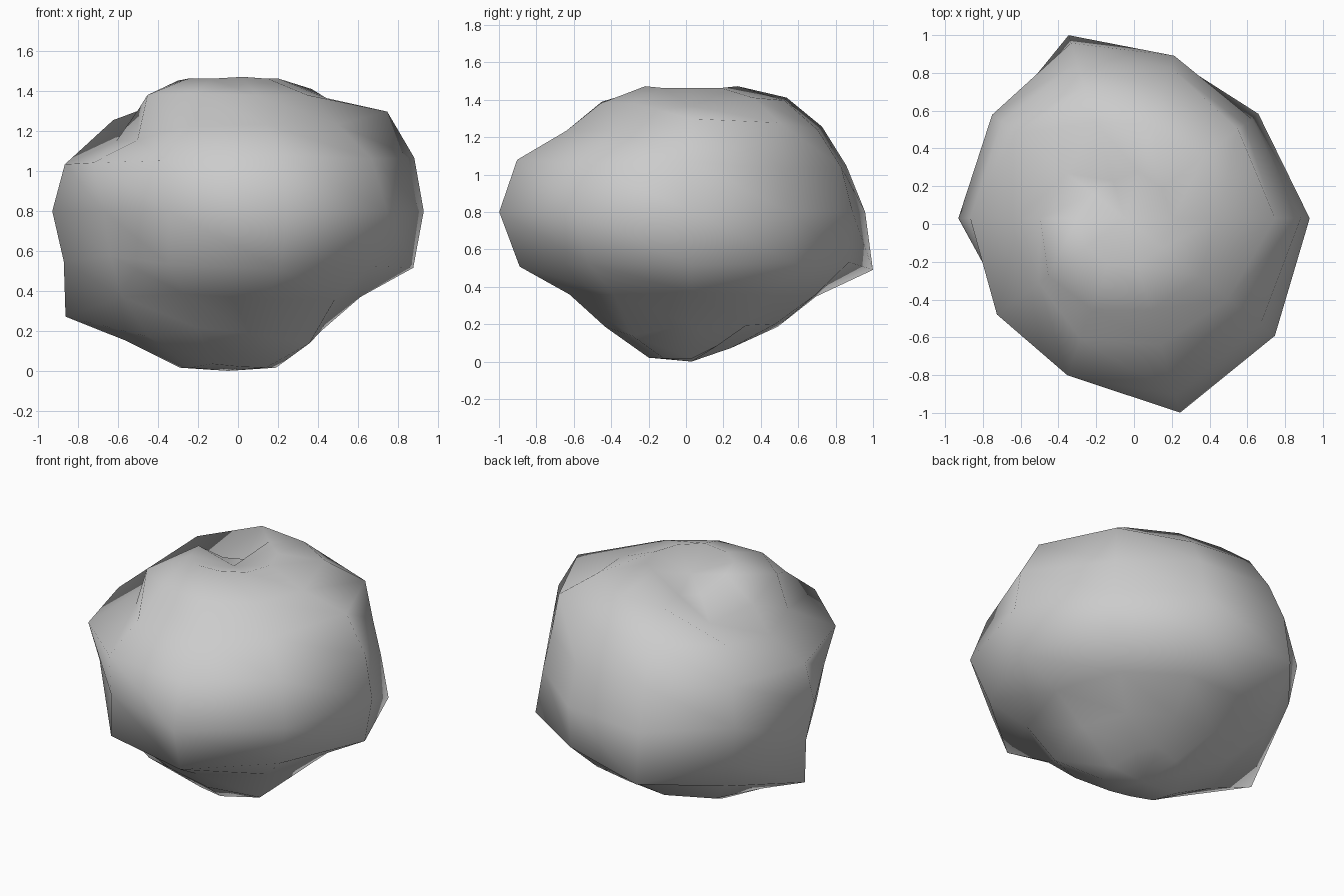
import bpy, bmesh, math
from mathutils import Vector

if "Cube" in bpy.data.objects:
    bpy.data.objects.remove(bpy.data.objects["Cube"])

# Boulder: a 10 x 10 globe whose points are pushed in or out from the centre
CENTRE = Vector((-0.05, 0.03, 0.80))
TOP, BOTTOM = 0.59, 0.80
ELEVATIONS = (69, 49, 32, 16, 0, -17, -33, -52, -73)

# Heading of each meridian (degrees from +x) and its radii from top ring to bottom ring
MERIDIANS = {
    0: (.71, .75, .94, .97, .98, .97, .79, .76, .82),
    38: (.71, .81, .90, .84, .855, .94, .82, .77, .75),
    73: (.72, .79, .83, .87, .90, .92, .82, .76, .70),
    107: (.58, .81, .86, .90, .97, 1.06, .83, .78, .76),
    142: (.59, .59, .86, .86, .89, .88, .84, .80, .77),
    180: (.70, .68, .66, .85, .88, .86, .97, .825, .82),
    217: (.71, .77, .67, .88, .78, .77, .79, .80, .82),
    250: (.71, .78, .80, .92, .87, .91, .76, .74, .80),
    286: (.72, .77, .82, 1.01, 1.07, 1.00, .81, .78, .815),
    322: (.71, .77, .82, .95, 1.01, .94, .81, .84, .82),
}

bm = bmesh.new()
top = bm.verts.new(CENTRE + Vector((0, 0, TOP)))
bottom = bm.verts.new(CENTRE - Vector((0, 0, BOTTOM)))
columns = []
for heading, radii in MERIDIANS.items():
    a = math.radians(heading)
    column = [top]
    for elevation, r in zip(ELEVATIONS, radii):
        e = math.radians(elevation)
        d = Vector((math.cos(e) * math.cos(a), math.cos(e) * math.sin(a), math.sin(e)))
        column.append(bm.verts.new(CENTRE + d * r))
    columns.append(column + [bottom])

# Skin between neighbouring meridians
for p, q in zip(columns, columns[1:] + columns[:1]):
    for i in range(len(p) - 1):
        loop = list(dict.fromkeys((p[i], p[i + 1], q[i + 1], q[i])))
        bm.faces.new(loop).smooth = True
bmesh.ops.recalc_face_normals(bm, faces=bm.faces)

mesh = bpy.data.meshes.new("boulder")
bm.to_mesh(mesh)
bm.free()
boulder = bpy.data.objects.new("boulder", mesh)
bpy.context.collection.objects.link(boulder)
